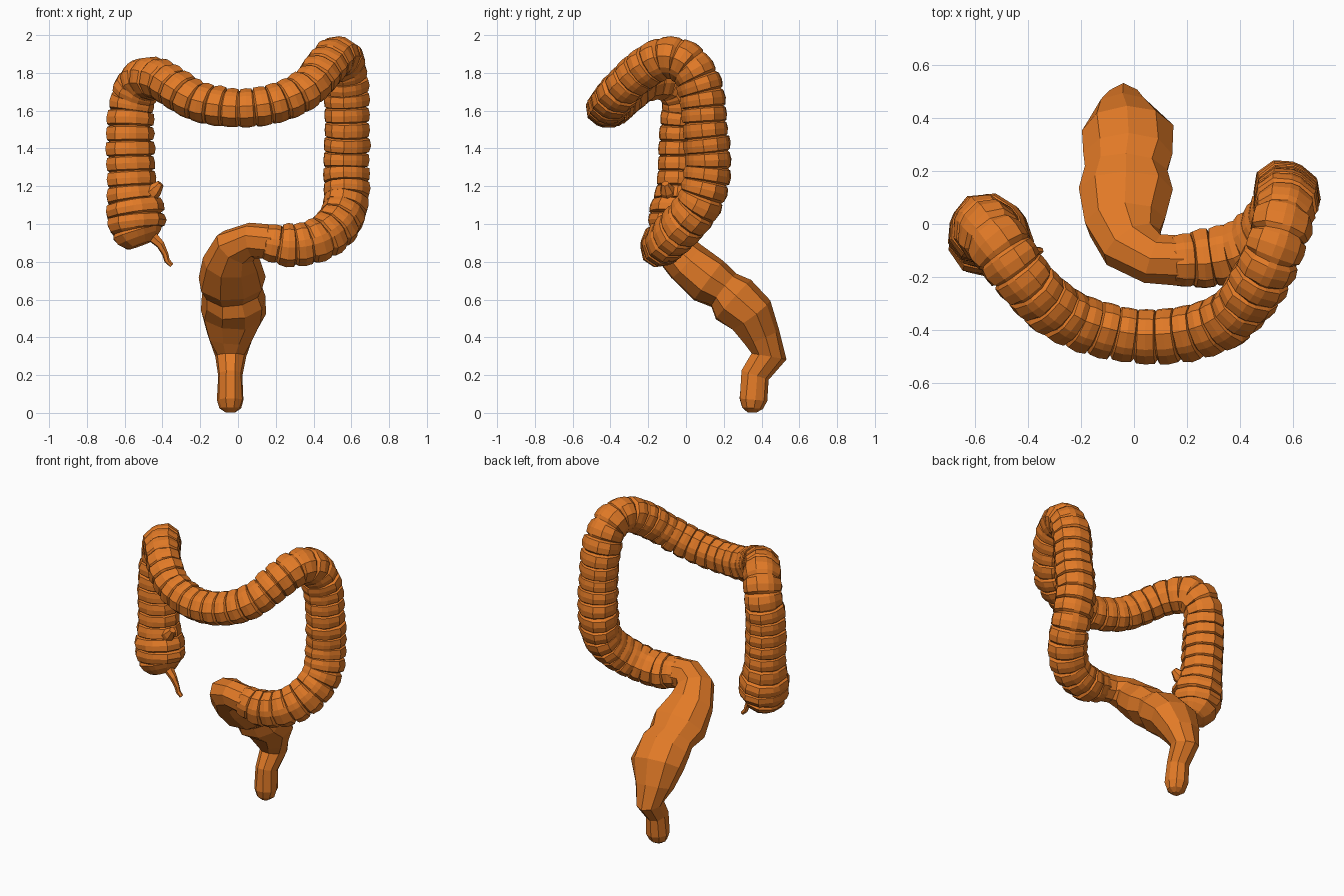
import bpy, bmesh, math, random
from mathutils import Vector

random.seed(4)
cube = bpy.data.objects.get("Cube")
if cube:
    bpy.data.objects.remove(cube, do_unlink=True)

COLOUR = (0.76, 0.195, 0.02, 1)
mat = bpy.data.materials.new("warm orange")
mat.use_nodes = True
mat.diffuse_color = COLOUR
bsdf = mat.node_tree.nodes["Principled BSDF"]
bsdf.inputs["Base Color"].default_value = COLOUR
bsdf.inputs["Roughness"].default_value = 0.8


def spline(points, steps=24):
    """Dense Catmull-Rom samples of (position + radius) points."""
    p = [Vector(q) for q in points]
    p = [2 * p[0] - p[1]] + p + [2 * p[-1] - p[-2]]
    out = []
    for a, b, c, d in zip(p, p[1:], p[2:], p[3:]):
        for i in range(steps):
            t = i / steps
            out.append(0.5 * (2 * b + (c - a) * t + (2 * a - 5 * b + 4 * c - d) * t * t
                              + (3 * b - a - 3 * c + d) * t ** 3))
    return out + [p[-2]]


def skin(name, rings):
    """Bridge rings of points into a closed, flat-faced tube."""
    bm = bmesh.new()
    loops = [[bm.verts.new(v) for v in ring] for ring in rings]
    n = len(loops[0])
    for a, b in zip(loops, loops[1:]):
        for i in range(n):
            j = (i + 1) % n
            bm.faces.new((a[i], a[j], b[j], b[i]))
    bm.faces.new(loops[0])
    bm.faces.new(loops[-1])
    bmesh.ops.recalc_face_normals(bm, faces=bm.faces[:])
    mesh = bpy.data.meshes.new(name)
    bm.to_mesh(mesh)
    bm.free()
    mesh.materials.append(mat)
    obj = bpy.data.objects.new(name, mesh)
    bpy.context.collection.objects.link(obj)


def tangents(pts):
    last = len(pts) - 1
    return [(pts[min(i + 1, last)] - pts[max(i - 1, 0)]).normalized()
            for i in range(len(pts))]


def pouched_tube(name, points, length=0.08):
    """Tube of boxy pouches split by grooves, with three lengthwise bands."""
    dense = spline(points)
    pos = [p.to_3d() for p in dense]
    dist = [0]
    for a, b in zip(pos, pos[1:]):
        dist.append(dist[-1] + (b - a).length)
    count = round(dist[-1] / length)
    # groove, shoulder, crown, shoulder
    profile = [(0, 0.87), (0.09, 1.0), (0.5, 1.05), (0.91, 1.0)]
    stations = [((k + t) / count * dist[-1], s * (1 if t == 0 else j))
                for k in range(count)
                for j in [random.uniform(0.98, 1.05)]
                for t, s in profile]
    stations.append((dist[-1], 0.87))
    centres, sizes = [], []
    k = 0
    for d, s in stations:
        while k < len(dist) - 2 and dist[k + 1] < d:
            k += 1
        f = (d - dist[k]) / (dist[k + 1] - dist[k])
        q = dense[k].lerp(dense[k + 1], f)
        centres.append(q.to_3d())
        sizes.append((q.w, s))
    # four corners per third: two band edges, then two pouch corners
    corners = [(third * 120 + a, band) for third in range(3)
               for a, band in ((0, True), (18, True), (52, False), (86, False))]
    u = Vector((0, -1, 0))
    rings = []
    for c, t, (r, s) in zip(centres, tangents(centres), sizes):
        u = (u - t * u.dot(t)).normalized()
        v = t.cross(u)
        ring = []
        for deg, band in corners:
            a = math.radians(deg)
            scale = 0.5 * s + 0.47 if band else s * random.uniform(1.0, 1.04)
            ring.append(c + (u * math.cos(a) + v * math.sin(a)) * r * scale)
        rings.append(ring)
    skin(name, rings)


def plain_tube(name, points, sides=9, jitter=0.0):
    """Faceted tube with elliptical rings: x, y, z, width, depth."""
    pos = [Vector(p[:3]) for p in points]
    ref = Vector((0, 0.7, 0.7))
    rings = []
    for c, t, p in zip(pos, tangents(pos), points):
        side = t.cross(ref).normalized()
        up = side.cross(t)
        ring = []
        for i in range(sides):
            a = math.tau * (i + 0.25) / sides
            k = 1.03 + random.uniform(-jitter, jitter)
            ring.append(c + (side * math.cos(a) * p[3] + up * math.sin(a) * p[4]) * k)
        rings.append(ring)
    skin(name, rings)


# Rising limb, with the wide blind pouch at its foot
rising = [(-0.51, -0.06, 0.89, 0.08), (-0.535, -0.055, 0.96, 0.14),
          (-0.545, -0.045, 1.05, 0.155), (-0.565, -0.03, 1.2, 0.13),
          (-0.575, -0.02, 1.5, 0.12), (-0.56, -0.015, 1.66, 0.117)]
# Sagging cross limb
crossing = [(-0.51, -0.075, 1.76, 0.117), (-0.42, -0.2, 1.765, 0.11),
            (-0.32, -0.3, 1.705, 0.105), (-0.2, -0.37, 1.64, 0.102),
            (0, -0.42, 1.61, 0.102), (0.2, -0.41, 1.635, 0.102),
            (0.36, -0.35, 1.71, 0.104), (0.46, -0.23, 1.82, 0.108)]
# Falling limb and the curl toward the middle
falling = [(0.525, -0.1, 1.885, 0.11), (0.56, 0.02, 1.84, 0.113),
           (0.57, 0.085, 1.7, 0.115), (0.575, 0.105, 1.5, 0.117),
           (0.57, 0.12, 1.3, 0.118), (0.57, 0.08, 1.12, 0.118),
           (0.525, -0.01, 1.0, 0.118), (0.42, -0.095, 0.915, 0.115),
           (0.28, -0.13, 0.885, 0.11), (0.14, -0.14, 0.905, 0.095)]
pouched_tube("pouched_tube", rising + crossing + falling)

# Smooth-walled end section and outlet
plain_tube("end_section", [
    (0.18, -0.14, 0.90, 0.09, 0.09), (0.07, -0.13, 0.91, 0.10, 0.085),
    (-0.01, -0.08, 0.88, 0.12, 0.10), (-0.035, 0.0, 0.80, 0.15, 0.115),
    (-0.03, 0.12, 0.70, 0.178, 0.13), (-0.03, 0.2, 0.65, 0.15, 0.11),
    (-0.02, 0.25, 0.60, 0.168, 0.14), (-0.025, 0.345, 0.52, 0.168, 0.125),
    (-0.04, 0.4, 0.4, 0.12, 0.1), (-0.04, 0.435, 0.3, 0.08, 0.092),
    (-0.04, 0.365, 0.2, 0.064, 0.075), (-0.04, 0.355, 0.07, 0.07, 0.073),
    (-0.04, 0.35, 0.025, 0.055, 0.055), (-0.04, 0.35, 0.003, 0.025, 0.025)], jitter=0.05)

# Thin worm-like tail below the blind pouch
plain_tube("tail", [
    (-0.45, -0.09, 0.93, 0.03, 0.03), (-0.41, -0.1, 0.89, 0.022, 0.022),
    (-0.385, -0.1, 0.84, 0.016, 0.016), (-0.375, -0.1, 0.805, 0.015, 0.015),
    (-0.35, -0.1, 0.78, 0.012, 0.012)], sides=6)

# Short side inlet on the rising limb
plain_tube("side_inlet", [
    (-0.50, -0.08, 1.13, 0.05, 0.05), (-0.44, -0.1, 1.18, 0.04, 0.04),
    (-0.41, -0.11, 1.215, 0.02, 0.02)], sides=7)
